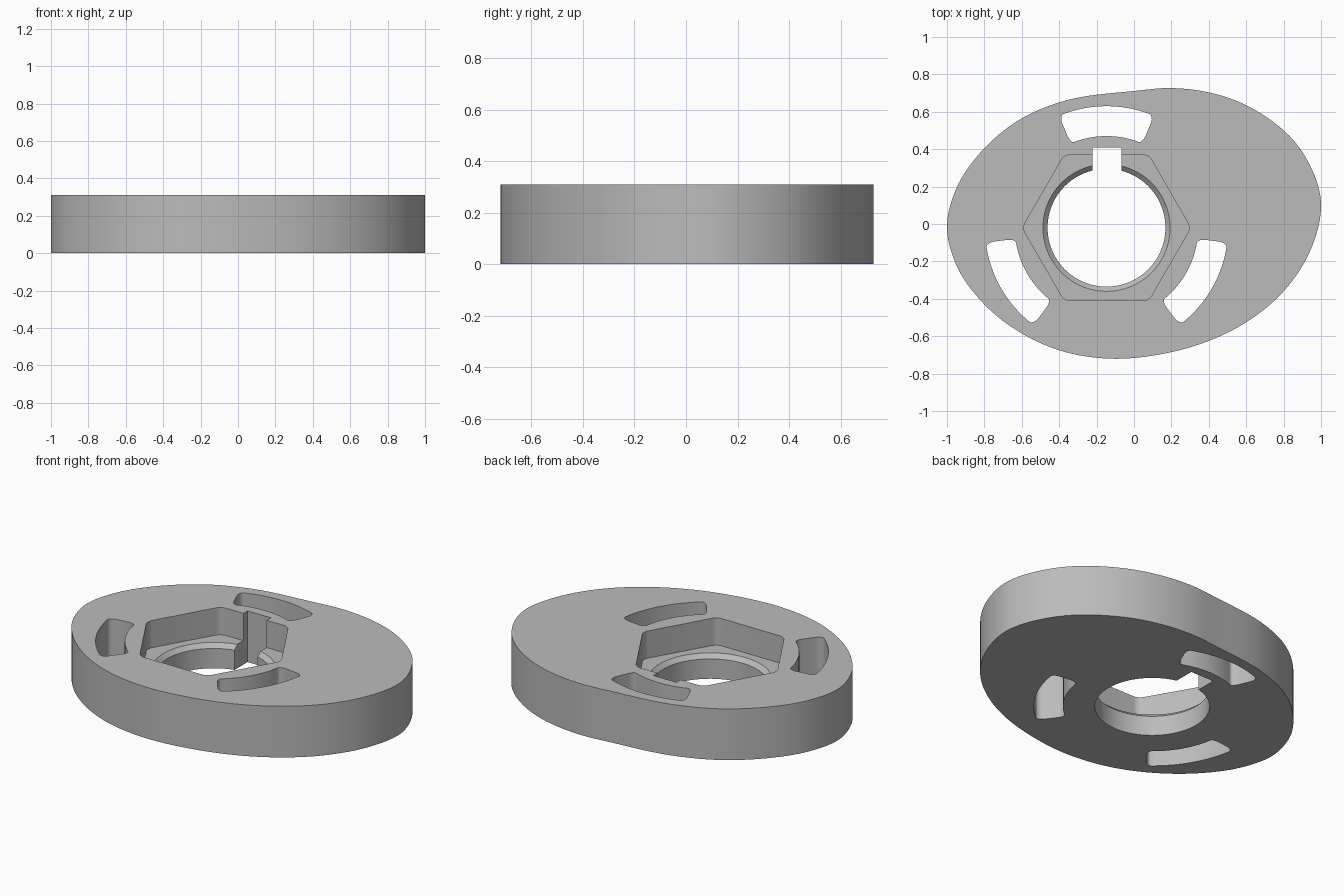
import bpy, bmesh, math
from mathutils import Matrix, Vector

if "Cube" in bpy.data.objects:
    bpy.data.objects.remove(bpy.data.objects["Cube"])

HEIGHT, FLOOR = 0.31, 0.145
CENTRE = Vector((-0.147, -0.02))      # axis of the bore, pocket and slots

grey = bpy.data.materials.new("plain_grey")
grey.use_nodes = True
COLOUR = (0.5, 0.5, 0.5, 1)
grey.diffuse_color = COLOUR
grey.node_tree.nodes["Principled BSDF"].inputs["Base Color"].default_value = COLOUR


def prism(name, points, z0, z1, rounding=0.0, top_scale=1.0):
    """Extrude a counter-clockwise outline, optionally rounding its corners."""
    bm = bmesh.new()
    low = [bm.verts.new((p[0], p[1], z0)) for p in points]
    mid = CENTRE
    high = [bm.verts.new((*(mid + (Vector(p) - mid) * top_scale), z1)) for p in points]
    n = len(points)
    bm.faces.new(low[::-1])
    bm.faces.new(high)
    for i in range(n):
        j = (i + 1) % n
        bm.faces.new((low[i], low[j], high[j], high[i]))
    if rounding:
        bm.normal_update()
        corners = [e for e in bm.edges
                   if abs(e.verts[0].co.z - e.verts[1].co.z) > 0.01
                   and e.calc_face_angle() > math.radians(30)]
        bmesh.ops.bevel(bm, geom=corners, offset=rounding, segments=6,
                        profile=0.5, affect='EDGES')
    mesh = bpy.data.meshes.new(name)
    bm.to_mesh(mesh)
    bm.free()
    obj = bpy.data.objects.new(name, mesh)
    bpy.context.collection.objects.link(obj)
    mesh.materials.append(grey)
    return obj


def polar(radius, degrees):
    a = math.radians(degrees)
    return CENTRE + Vector((math.cos(a), math.sin(a))) * radius


def ring(radius, count, start=0):
    return [polar(radius, start + 360 * i / count) for i in range(count)]


def closed_curve(keys, steps):
    """Smooth closed curve through the key points."""
    out, n = [], len(keys)
    for i in range(n):
        a, b, c, d = (Vector(keys[(i + k) % n]) for k in (-1, 0, 1, 2))
        # tangents weighted by the chord lengths
        ab, bc, cd = (b - a).length, (c - b).length, (d - c).length
        m1 = ((b - a) / ab * bc + (c - b) / bc * ab) / (ab + bc) * bc
        m2 = ((c - b) / bc * cd + (d - c) / cd * bc) / (bc + cd) * bc
        for s in range(steps):
            t = s / steps
            out.append(b * (2*t**3 - 3*t**2 + 1) + m1 * (t**3 - 2*t**2 + t)
                       + c * (3*t**2 - 2*t**3) + m2 * (t**3 - t**2))
    return out


# Egg-shaped plate
outline = [(1, 0.11), (0.89, 0.40), (0.6, 0.635), (0.2, 0.727), (0, 0.711),
           (-0.4, 0.65), (-0.6, 0.565), (-0.8, 0.405), (-0.95, 0.19),
           (-1, -0.02), (-0.95, -0.22), (-0.8, -0.43), (-0.6, -0.585),
           (-0.4, -0.675), (-0.13, -0.72), (0.15, -0.695), (0.4, -0.625),
           (0.6, -0.525), (0.8, -0.36), (0.95, -0.125)]
plate = prism("cam_plate", closed_curve(outline, 8), 0, HEIGHT)

# Central bore, chamfer, hexagonal pocket and keyway
cutters = [
    prism("bore_cutter", ring(0.315, 96), -0.1, 0.5),
    prism("chamfer_cutter", ring(0.30, 96), FLOOR - 0.04, FLOOR + 0.01, 0, 0.35 / 0.30),
    prism("hex_cutter", ring(0.39 / math.cos(math.pi / 6), 6), FLOOR, 0.5, 0.03),
    prism("keyway_cutter", [(-0.223, 0), (-0.067, 0), (-0.067, 0.41), (-0.223, 0.41)],
          -0.1, 0.5),
]

# Three curved slots around the bore
for middle in (90, 210, 330):
    sweep = [middle - 23 + 46 * i / 20 for i in range(21)]
    slot = [polar(0.65, a) for a in sweep] + [polar(0.49, a) for a in reversed(sweep)]
    cutters.append(prism("slot_cutter", slot, -0.1, 0.5, 0.045))

for cutter in cutters:
    cut = plate.modifiers.new(cutter.name, 'BOOLEAN')
    cut.operation, cut.solver, cut.object = 'DIFFERENCE', 'EXACT', cutter

# Bake the cuts and drop the cutters
bpy.context.view_layer.update()
done = bpy.data.meshes.new_from_object(
    plate.evaluated_get(bpy.context.evaluated_depsgraph_get()))
plate.modifiers.clear()
plate.data = done
for cutter in cutters:
    bpy.data.objects.remove(cutter)

bpy.ops.object.select_all(action='DESELECT')
plate.select_set(True)
bpy.context.view_layer.objects.active = plate
bpy.ops.object.shade_smooth_by_angle(angle=math.radians(30))
